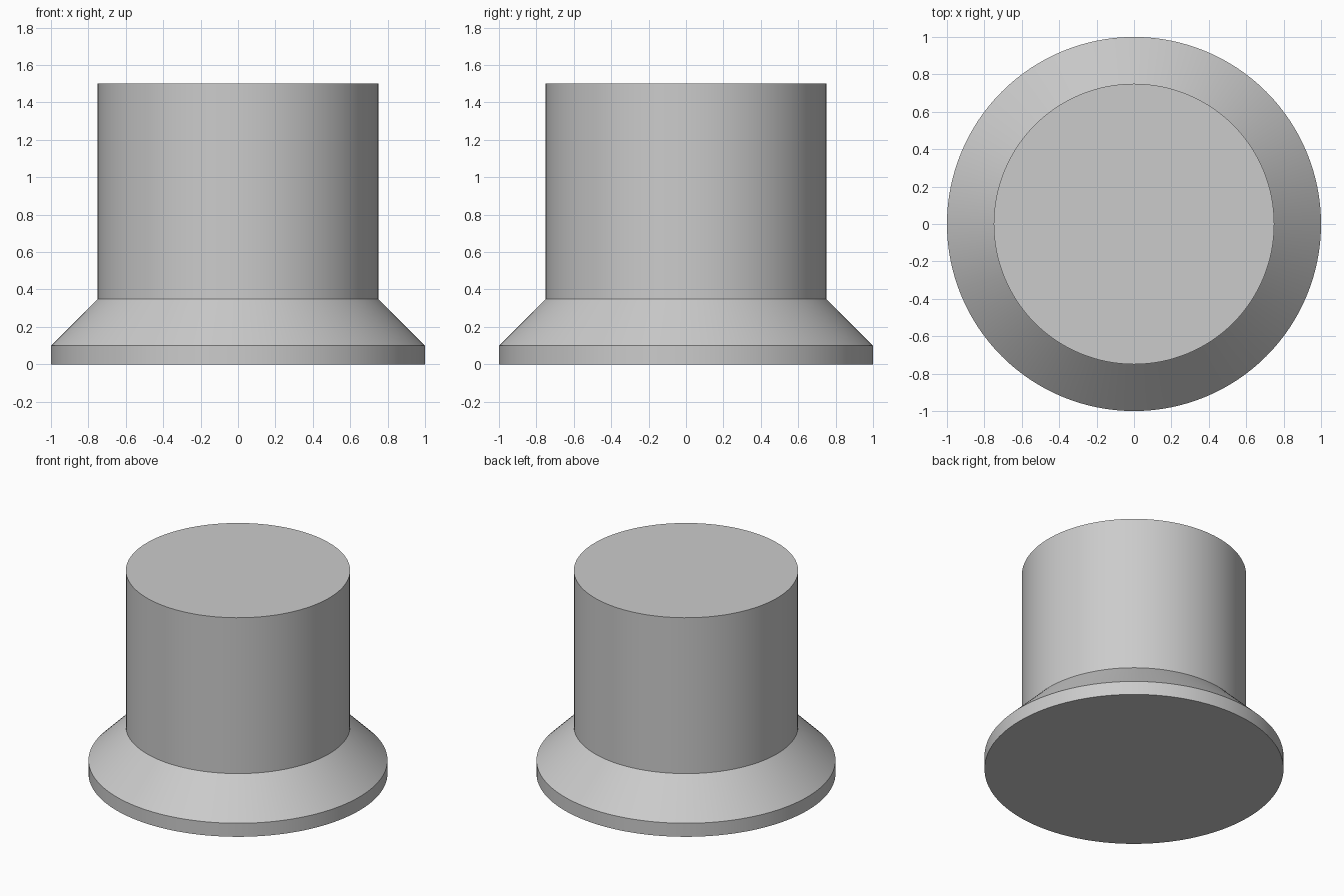
import bpy
import bmesh
import math

cube = bpy.data.objects.get("Cube")
if cube:
    bpy.data.objects.remove(cube, do_unlink=True)

SEGMENTS = 128

grey = bpy.data.materials.new("plain grey")
grey.use_nodes = True
colour = (0.6, 0.6, 0.6, 1)
grey.diffuse_color = colour
grey.node_tree.nodes["Principled BSDF"].inputs["Base Color"].default_value = colour


def turned_solid(name, profile):
    """Revolve a (radius, height) profile around z and cap both ends."""
    bm = bmesh.new()
    rings = []
    for radius, height in profile:
        ring = []
        for i in range(SEGMENTS):
            a = math.tau * i / SEGMENTS
            ring.append(bm.verts.new((radius * math.cos(a), radius * math.sin(a), height)))
        rings.append(ring)
    for low, high in zip(rings, rings[1:]):
        for i in range(SEGMENTS):
            j = (i + 1) % SEGMENTS
            bm.faces.new((low[i], low[j], high[j], high[i]))
    bm.faces.new(reversed(rings[0]))
    bm.faces.new(rings[-1])
    mesh = bpy.data.meshes.new(name)
    bm.to_mesh(mesh)
    bm.free()
    mesh.materials.append(grey)
    obj = bpy.data.objects.new(name, mesh)
    bpy.context.collection.objects.link(obj)
    bpy.ops.object.select_all(action="DESELECT")
    obj.select_set(True)
    bpy.context.view_layer.objects.active = obj
    bpy.ops.object.shade_smooth_by_angle(angle=math.radians(30))
    return obj


# Disc foot, sloped collar and straight post in one closed solid
turned_solid("flanged_post", [(1, 0), (1, 0.1), (0.75, 0.35), (0.75, 1.5)])
